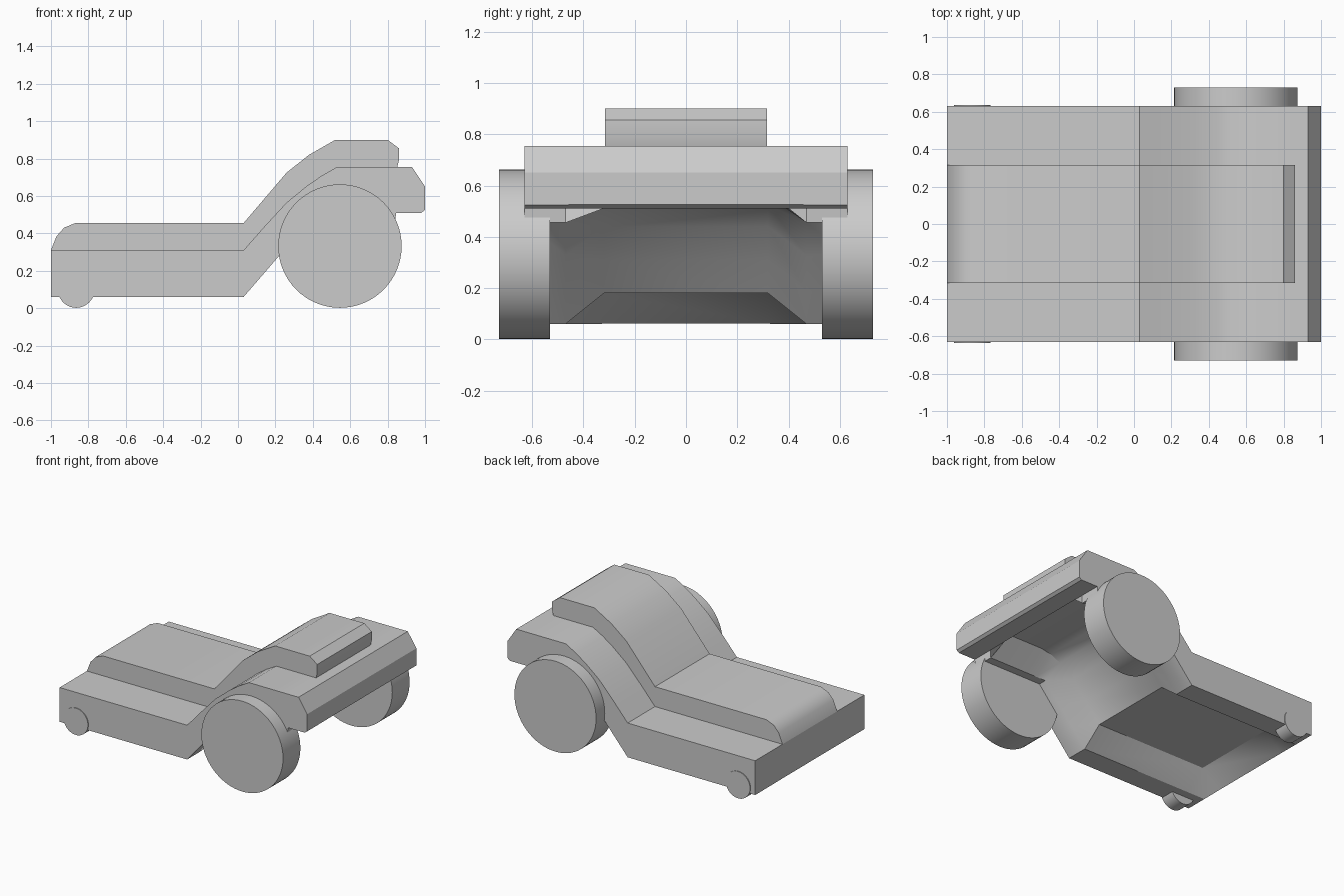
import bpy, bmesh, math

cube = bpy.data.objects.get("Cube")
if cube:
    bpy.data.objects.remove(cube, do_unlink=True)

grey = bpy.data.materials.new("plain grey")
grey.use_nodes = True
grey.diffuse_color = (0.6, 0.6, 0.6, 1)
grey.node_tree.nodes["Principled BSDF"].inputs["Base Color"].default_value = (0.6, 0.6, 0.6, 1)


def loft(name, rings, angle=30):
    """Skin a row of closed rings and cap both ends."""
    bm = bmesh.new()
    loops = [[bm.verts.new(p) for p in ring] for ring in rings]
    for a, b in zip(loops, loops[1:]):
        for i in range(len(a)):
            j = (i + 1) % len(a)
            bm.faces.new((a[i], a[j], b[j], b[i]))
    bm.faces.new(loops[0])
    bm.faces.new(loops[-1])
    bmesh.ops.recalc_face_normals(bm, faces=bm.faces)
    mesh = bpy.data.meshes.new(name)
    bm.to_mesh(mesh)
    bm.free()
    mesh.materials.append(grey)
    obj = bpy.data.objects.new(name, mesh)
    bpy.context.collection.objects.link(obj)
    bpy.ops.object.select_all(action='DESELECT')
    obj.select_set(True)
    bpy.context.view_layer.objects.active = obj
    bpy.ops.object.shade_smooth_by_angle(angle=math.radians(angle))
    return obj


def section(x, top, rim, ceiling):
    """Cross-section of the shell with a trapezoid channel beneath."""
    half = [(0.63, top), (0.63, rim), (0.47, rim), (0.32, ceiling)]
    pts = half + [(-y, z) for y, z in reversed(half)]
    return [(x, y, z) for y, z in pts]


# Hollow shell: x, top, rim, channel ceiling
shell = [
    (-1.0, 0.31, 0.06, 0.061), (-0.86, 0.31, 0.06, 0.18), (0.03, 0.31, 0.06, 0.18),
    (0.14, 0.435, 0.187, 0.31), (0.26, 0.565, 0.327, 0.44), (0.37, 0.655, 0.455, 0.525),
    (0.45, 0.71, 0.455, 0.56), (0.53, 0.755, 0.455, 0.575), (0.84, 0.755, 0.455, 0.575),
    (0.845, 0.755, 0.51, 0.511), (0.93, 0.755, 0.51, 0.511), (0.98, 0.68, 0.51, 0.511),
    (1.0, 0.65, 0.525, 0.526),
]
loft("body_shell", [section(*s) for s in shell])

# Raised centre band, following the top of the shell
band = [
    (-1.0, 0.31), (-0.97, 0.385), (-0.93, 0.43), (-0.87, 0.455), (0.03, 0.455),
    (0.26, 0.725), (0.38, 0.82), (0.52, 0.90), (0.80, 0.90), (0.86, 0.855),
    (0.86, 0.79), (0.85, 0.75), (0.53, 0.74), (0.36, 0.63), (0.26, 0.55), (0.03, 0.30),
]
loft("centre_band", [[(x, y, z) for x, z in band] for y in (-0.315, 0.315)])


def wheel(name, x, radius, inner, outer, side, count):
    """Plain disc standing on the ground."""
    rings = []
    for y in (inner, outer):
        rings.append([(x + radius * math.cos(math.tau * i / count), side * y,
                       radius * (1 + math.sin(math.tau * i / count)) + 0.002)
                      for i in range(count)])
    loft(name, rings)


for side, label in ((1, "left"), (-1, "right")):
    wheel("large_wheel_" + label, 0.545, 0.33, 0.53, 0.73, side, 64)
    wheel("small_wheel_" + label, -0.865, 0.098, 0.53, 0.636, side, 40)
